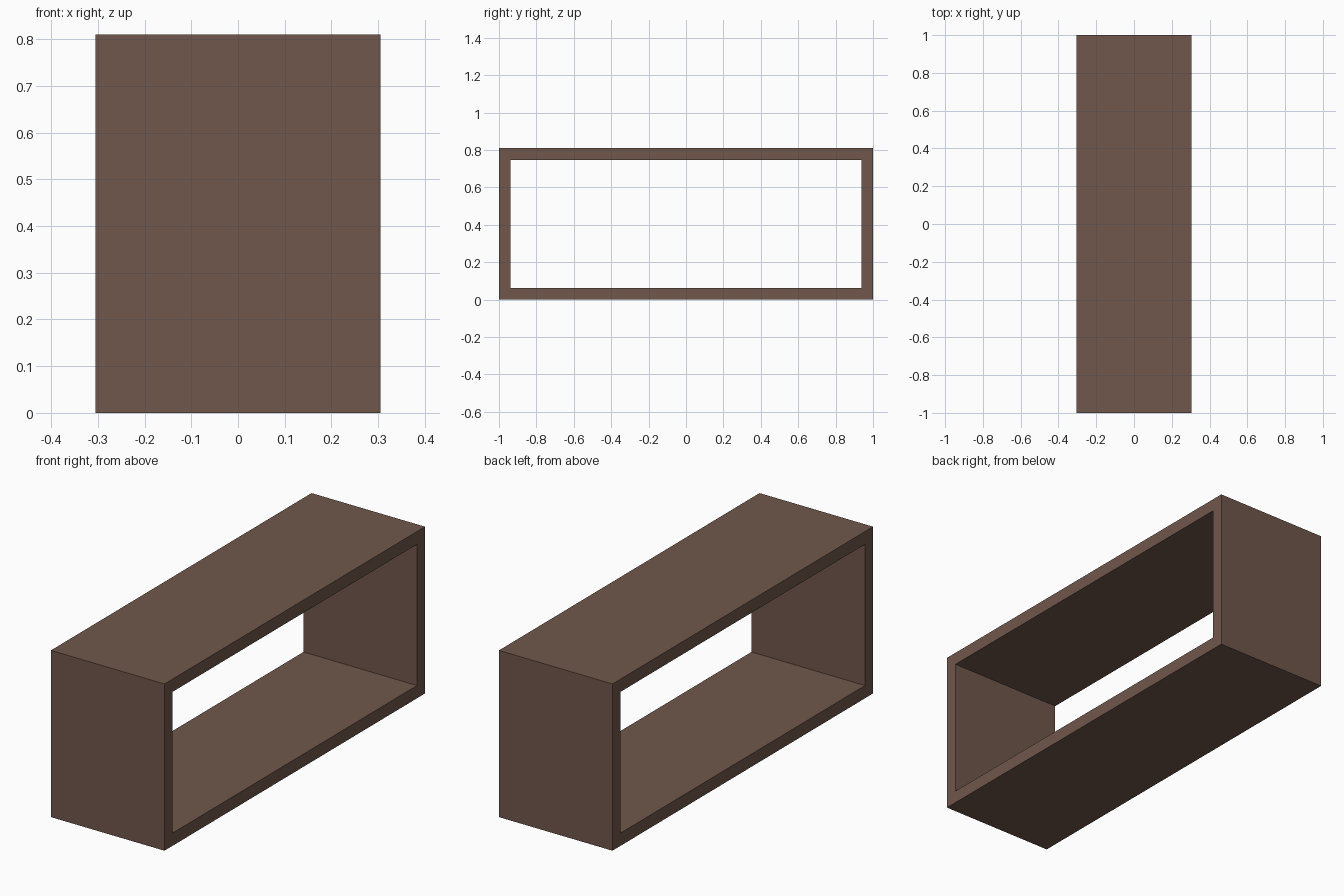
import bpy, bmesh

if "Cube" in bpy.data.objects:
    bpy.data.objects.remove(bpy.data.objects["Cube"])

WIDTH, LENGTH, HEIGHT, WALL = 0.61, 2.0, 0.81, 0.062

brown = bpy.data.materials.new("brown")
brown.diffuse_color = (0.16, 0.095, 0.07, 1)
brown.use_nodes = True
brown.node_tree.nodes["Principled BSDF"].inputs["Base Color"].default_value = brown.diffuse_color


def rectangle(bm, x, inset):
    """Rectangle in the y-z plane, pulled in by inset on every side."""
    y, low, high = LENGTH / 2 - inset, inset, HEIGHT - inset
    return [bm.verts.new((x, a, b))
            for a, b in ((-y, low), (y, low), (y, high), (-y, high))]


# Open box frame: four loops joined into a closed rectangular tube
bm = bmesh.new()
loops = [rectangle(bm, x, inset) for x, inset in (
    (-WIDTH / 2, 0), (WIDTH / 2, 0), (WIDTH / 2, WALL), (-WIDTH / 2, WALL))]
for i in range(4):
    a, b = loops[i], loops[(i + 1) % 4]
    for j in range(4):
        k = (j + 1) % 4
        bm.faces.new((a[j], a[k], b[k], b[j]))

# Merge the mitred corners of the two open rims into clean flat rims
bmesh.ops.recalc_face_normals(bm, faces=bm.faces)

mesh = bpy.data.meshes.new("box_frame")
bm.to_mesh(mesh)
bm.free()
mesh.materials.append(brown)
frame = bpy.data.objects.new("box_frame", mesh)
bpy.context.collection.objects.link(frame)
